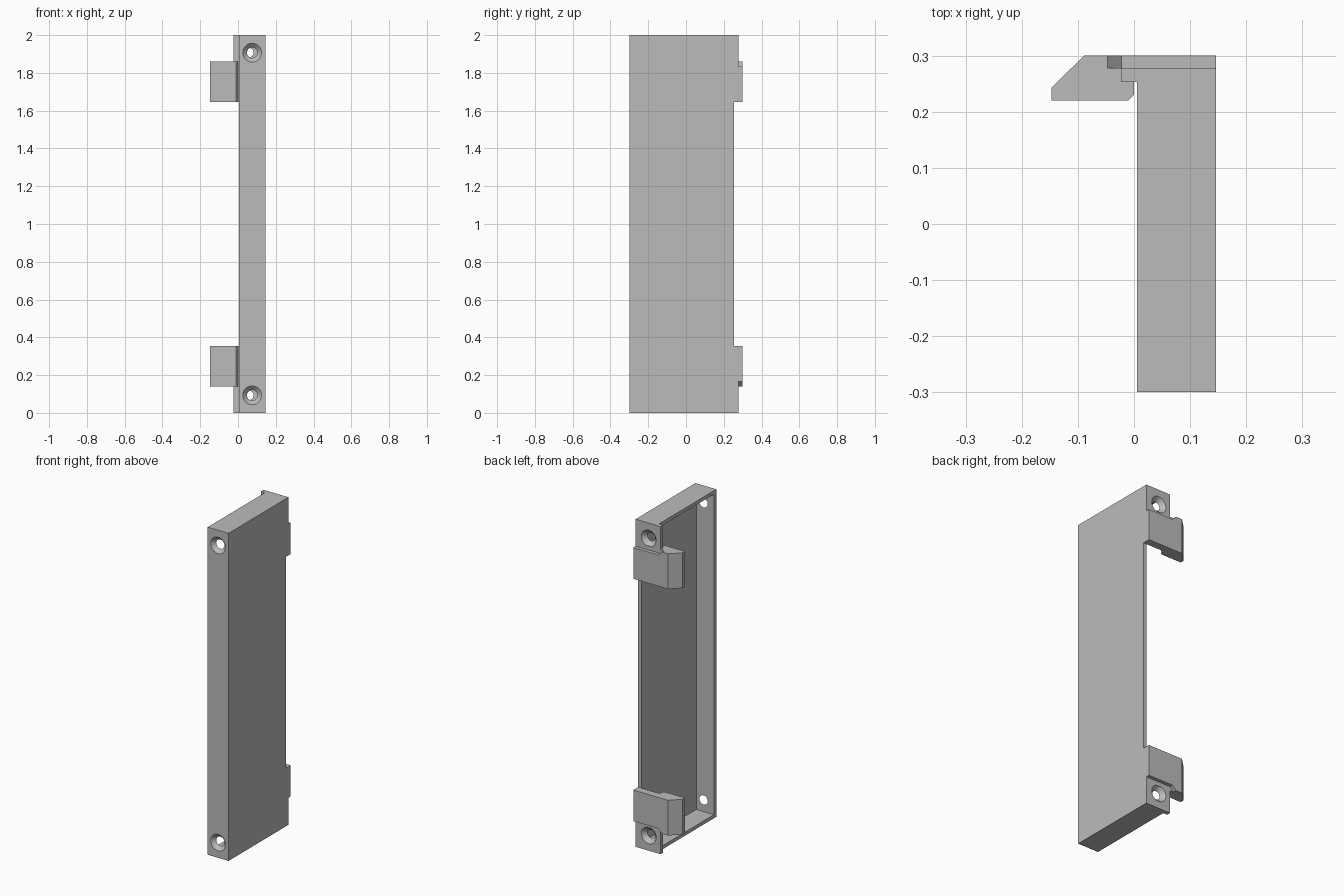
import bpy
import bmesh
from math import radians
from mathutils import Matrix, Vector

cube = bpy.data.objects.get("Cube")
if cube:
    bpy.data.objects.remove(cube, do_unlink=True)

grey = bpy.data.materials.new("plain grey")
grey.use_nodes = True
GREY = (0.5, 0.5, 0.5, 1)
grey.diffuse_color = GREY
grey.node_tree.nodes["Principled BSDF"].inputs["Base Color"].default_value = GREY

HEIGHT = 2.0
WALL = 0.022
LEFT, RIGHT = 0.005, 0.146      # open side and closed side of the tray
FRONT, BACK = -0.299, 0.253
TAB_BACK, HOOK_BACK = 0.278, 0.3
HOOK_LOW, HOOK_TOP = 1.645, 1.86


def finish(bm, name):
    bmesh.ops.recalc_face_normals(bm, faces=bm.faces)
    mesh = bpy.data.meshes.new(name)
    bm.to_mesh(mesh)
    bm.free()
    mesh.materials.append(grey)
    obj = bpy.data.objects.new(name, mesh)
    bpy.context.collection.objects.link(obj)
    return obj


def prism(name, points, direction):
    """Extrude a flat outline along a direction."""
    bm = bmesh.new()
    face = bm.faces.new([bm.verts.new(p) for p in points])
    new = bmesh.ops.extrude_face_region(bm, geom=[face])["geom"]
    verts = [v for v in new if isinstance(v, bmesh.types.BMVert)]
    bmesh.ops.translate(bm, verts=verts, vec=Vector(direction))
    return finish(bm, name)


def box(name, x, y, z):
    corners = [(x[0], y[0], z[0]), (x[1], y[0], z[0]),
               (x[1], y[1], z[0]), (x[0], y[1], z[0])]
    return prism(name, corners, (0, 0, z[1] - z[0]))


def countersink(x, y, z, inward):
    """Tapered hole cutter, wide at the outer face."""
    bm = bmesh.new()
    turn = Matrix.Rotation(radians(-90 * inward), 4, 'X')
    place = Matrix.Translation((x, y + inward * 0.01, z))
    bmesh.ops.create_cone(bm, cap_ends=True, segments=40, radius1=0.06,
                          radius2=0.02, depth=0.04, matrix=place @ turn)
    return finish(bm, "hole_cutter")


def cut(obj, cutters):
    for cutter in cutters:
        mod = obj.modifiers.new("cut", 'BOOLEAN')
        mod.operation = 'DIFFERENCE'
        mod.solver = 'EXACT'
        mod.object = cutter
    graph = bpy.context.evaluated_depsgraph_get()
    mesh = bpy.data.meshes.new_from_object(obj.evaluated_get(graph))
    obj.modifiers.clear()
    obj.data = mesh
    for cutter in cutters:
        bpy.data.objects.remove(cutter, do_unlink=True)


def mirror_down(obj, name):
    """Copy an upper part to the lower end."""
    bm = bmesh.new()
    bm.from_mesh(obj.data)
    for v in bm.verts:
        v.co.z = HEIGHT - v.co.z
    return finish(bm, name)


# Tray: closed side, front wall and end walls, open at the left and the back
tray = box("tray", (LEFT, RIGHT), (FRONT, BACK), (0, HEIGHT))
cavity = box("cavity", (-1, RIGHT - WALL), (FRONT + WALL, 1),
             (WALL, HEIGHT - WALL))
cut(tray, [cavity] + [countersink(0.075, FRONT, z, 1) for z in (0.093, 1.907)])

# Screw tab closing the back at each end
tab = box("upper_screw_tab", (-0.023, RIGHT), (BACK, TAB_BACK),
          (HOOK_TOP, HEIGHT))
cut(tab, [countersink(0.057, TAB_BACK, 1.907, -1)])
mirror_down(tab, "lower_screw_tab")

# Chamfered hook beside each tab
outline = [(RIGHT, HOOK_BACK), (-0.089, HOOK_BACK), (-0.147, 0.243),
           (-0.147, 0.22), (-0.01, 0.22), (0, 0.23), (0, BACK), (RIGHT, BACK)]
hook = prism("upper_hook", [(x, y, HOOK_LOW) for x, y in outline],
             (0, 0, HOOK_TOP - HOOK_LOW))

# Sloped relief on the hook's outer corner next to the tab
relief = [(-0.057, 1.87), (-0.022, 1.835), (0.3, 1.835), (0.3, 1.87)]
cut(hook, [prism("relief", [(x, TAB_BACK, z) for x, z in relief], (0, 0.1, 0))])
mirror_down(hook, "lower_hook")
